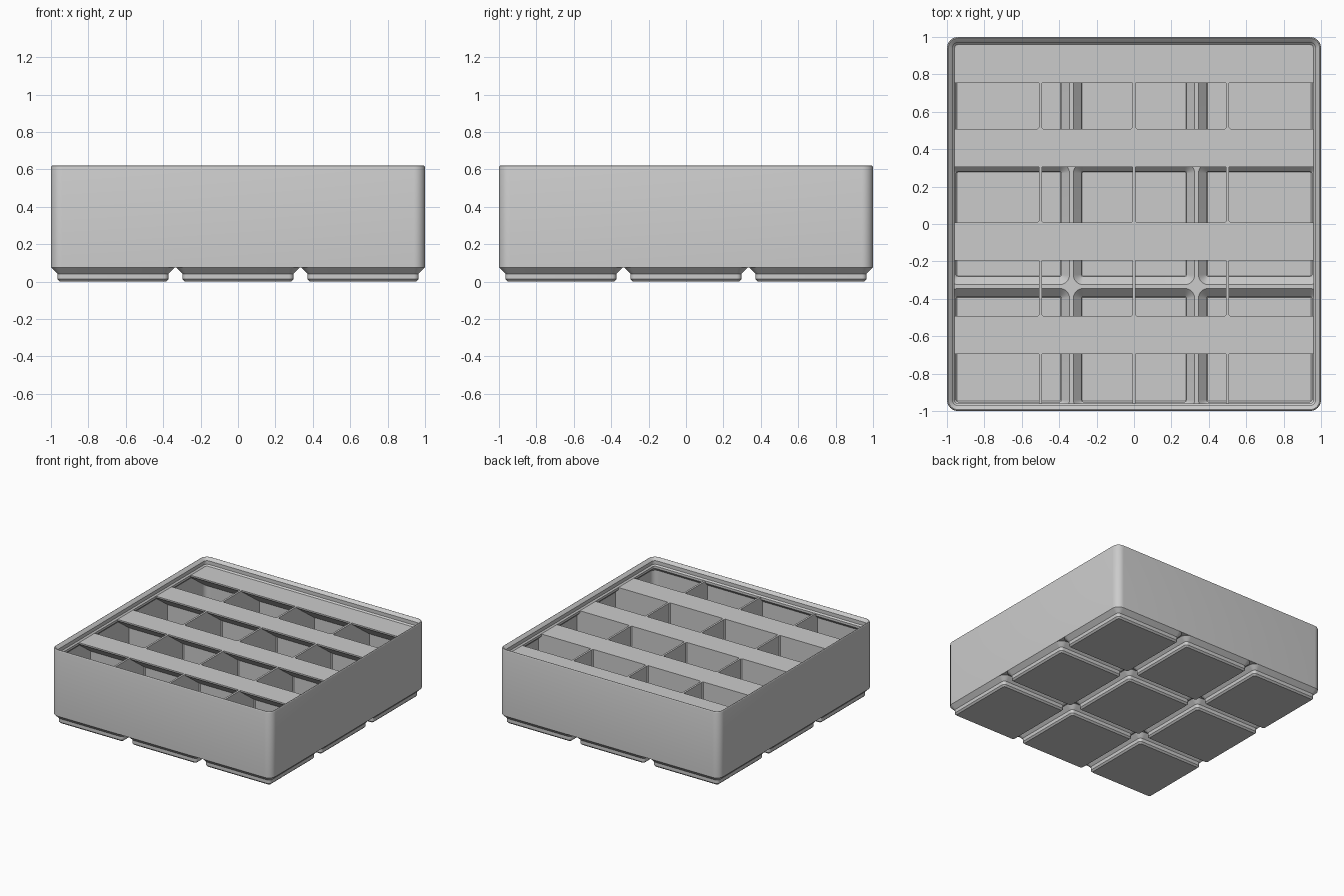
import bpy
import bmesh
import math

if "Cube" in bpy.data.objects:
    bpy.data.objects.remove(bpy.data.objects["Cube"])

GREY = (0.6, 0.6, 0.6, 1.0)
grey = bpy.data.materials.new("grey plastic")
grey.use_nodes = True
grey.diffuse_color = GREY
grey.node_tree.nodes["Principled BSDF"].inputs["Base Color"].default_value = GREY

PITCH = 0.669                    # spacing of the feet
CENTRES = (-PITCH, 0, PITCH)
DIVIDERS = (-0.5, 0, 0.5)
BODY_Z, RIDGE_Z, TOP_Z = 0.0757, 0.091, 0.558
HALF_WALL = 0.008
INSIDE = 0.984                   # reach of inner parts into the outer wall
FOOT_FLOOR = 0.0155


def finish(bm, name, smooth=False):
    bmesh.ops.recalc_face_normals(bm, faces=bm.faces[:])
    mesh = bpy.data.meshes.new(name)
    bm.to_mesh(mesh)
    bm.free()
    mesh.materials.append(grey)
    ob = bpy.data.objects.new(name, mesh)
    bpy.context.collection.objects.link(ob)
    if smooth:
        bpy.ops.object.select_all(action='DESELECT')
        ob.select_set(True)
        bpy.context.view_layer.objects.active = ob
        bpy.ops.object.shade_smooth_by_angle(angle=math.radians(30))
    return ob


def rounded_loop(bm, x0, x1, y0, y1, z, radius, steps=8):
    """Rounded rectangle; radius is a number or a function of the corner."""
    loop = []
    for i, (cx, cy) in enumerate(((x1, y1), (x0, y1), (x0, y0), (x1, y0))):
        r = radius(cx, cy) if callable(radius) else radius
        mx = cx - math.copysign(r, cx - (x0 + x1) / 2)
        my = cy - math.copysign(r, cy - (y0 + y1) / 2)
        for k in range(steps + 1):
            a = math.pi / 2 * (i + k / steps)
            loop.append(bm.verts.new((mx + r * math.cos(a), my + r * math.sin(a), z)))
    return loop


def skin(bm, loops, closed):
    pairs = list(zip(loops, loops[1:]))
    if closed:
        pairs.append((loops[-1], loops[0]))
    else:
        bm.faces.new(loops[0])
        bm.faces.new(loops[-1])
    for a, b in pairs:
        for i in range(len(a)):
            j = (i + 1) % len(a)
            bm.faces.new((a[i], a[j], b[j], b[i]))


def prism(name, profile, start, end, axis):
    """Extrude a (run, height) profile along the x or y axis."""
    bm = bmesh.new()
    rings = []
    for t in (start, end):
        rings.append([bm.verts.new((t, u, z) if axis == 'x' else (u, t, z))
                      for u, z in profile])
    skin(bm, rings, False)
    return finish(bm, name)


# Outer wall with the stepped stacking lip: (half width, height)
wall = ((1.0, BODY_Z), (1.0, 0.611), (0.9985, 0.616), (0.996, 0.619), (0.993, 0.62),
        (0.990, 0.618), (0.970, 0.598), (0.970, 0.569), (0.959, TOP_Z),
        (0.959, 0.539), (0.985, 0.513), (0.985, BODY_Z))
bm = bmesh.new()
skin(bm, [rounded_loop(bm, -h, h, -h, h, z, 0.06 - (1 - h)) for h, z in wall], True)
finish(bm, "outer_wall", smooth=True)

# Hollow feet: (half width, height, corner radius) outside, then inside
foot_outer = ((0.2837, 0, 0.0128), (0.2965, 0.0128, 0.0255),
              (0.2965, 0.0415, 0.0255), (0.331, BODY_Z, 0.06))
foot_inner = ((0.3245, RIDGE_Z, 0.0537), (0.2815, 0.048, 0.0105),
              (0.2815, 0.02, 0.0105), (0.277, FOOT_FLOOR, 0.006))


def corner_radius(cx, cy):
    return 0.055 if min(abs(cx), abs(cy)) > 0.9 else 0.0005


def clamp(v):
    return max(-0.995, min(0.995, v))


for row, cy in zip(("front", "middle", "back"), CENTRES):
    for column, cx in zip(("right", "centre", "left"), CENTRES):
        bm = bmesh.new()
        loops = [rounded_loop(bm, cx - h, cx + h, cy - h, cy + h, z, r)
                 for h, z, r in foot_outer]
        # Square cell that joins neighbouring feet at the ridges
        h = PITCH / 2
        for z in (BODY_Z, RIDGE_Z):
            loops.append(rounded_loop(bm, clamp(cx - h), clamp(cx + h),
                                      clamp(cy - h), clamp(cy + h), z, corner_radius))
        loops += [rounded_loop(bm, cx - h, cx + h, cy - h, cy + h, z, r)
                  for h, z, r in foot_inner]
        skin(bm, loops, False)
        finish(bm, f"foot_{row}_{column}", smooth=True)

# Divider outline follows the hollow feet along its lower edge
outline = [(-INSIDE, TOP_Z), (-INSIDE, 0.088)]
for c in CENTRES:
    reach, foot = 0.314, 0.285
    outline += [(c - reach, 0.083), (c - foot, 0.05), (c - foot, 0.014),
                (c + foot, 0.014), (c + foot, 0.05), (c + reach, 0.083)]
outline += [(INSIDE, 0.088), (INSIDE, TOP_Z)]
for n, d in enumerate(DIVIDERS, 1):
    prism(f"lengthwise_divider_{n}", outline, d - HALF_WALL, d + HALF_WALL, 'x')
    prism(f"crosswise_divider_{n}", outline, d - HALF_WALL, d + HALF_WALL, 'y')

# Small corner fillets where dividers cross
for x in DIVIDERS:
    for y in DIVIDERS:
        bm = bmesh.new()
        s = 0.024
        rings = [[bm.verts.new((x + dx * s, y + dy * s, z))
                  for dx, dy in ((1, 0), (0, 1), (-1, 0), (0, -1))]
                 for z in (0.014, TOP_Z)]
        skin(bm, rings, False)
        finish(bm, "divider_fillet")

# Label shelves with sloping supports: (back edge, front edge)
shelves = [(d, d - 0.195) for d in DIVIDERS] + [(0.975, 0.755)]
for n, (back, front) in enumerate(shelves, 1):
    tip = TOP_Z - 0.012
    drop = (back - front) * math.tan(math.radians(36))
    prism(f"label_shelf_{n}",
          ((back, TOP_Z), (front, TOP_Z), (front, tip), (back, tip - drop)),
          -INSIDE, INSIDE, 'x')
